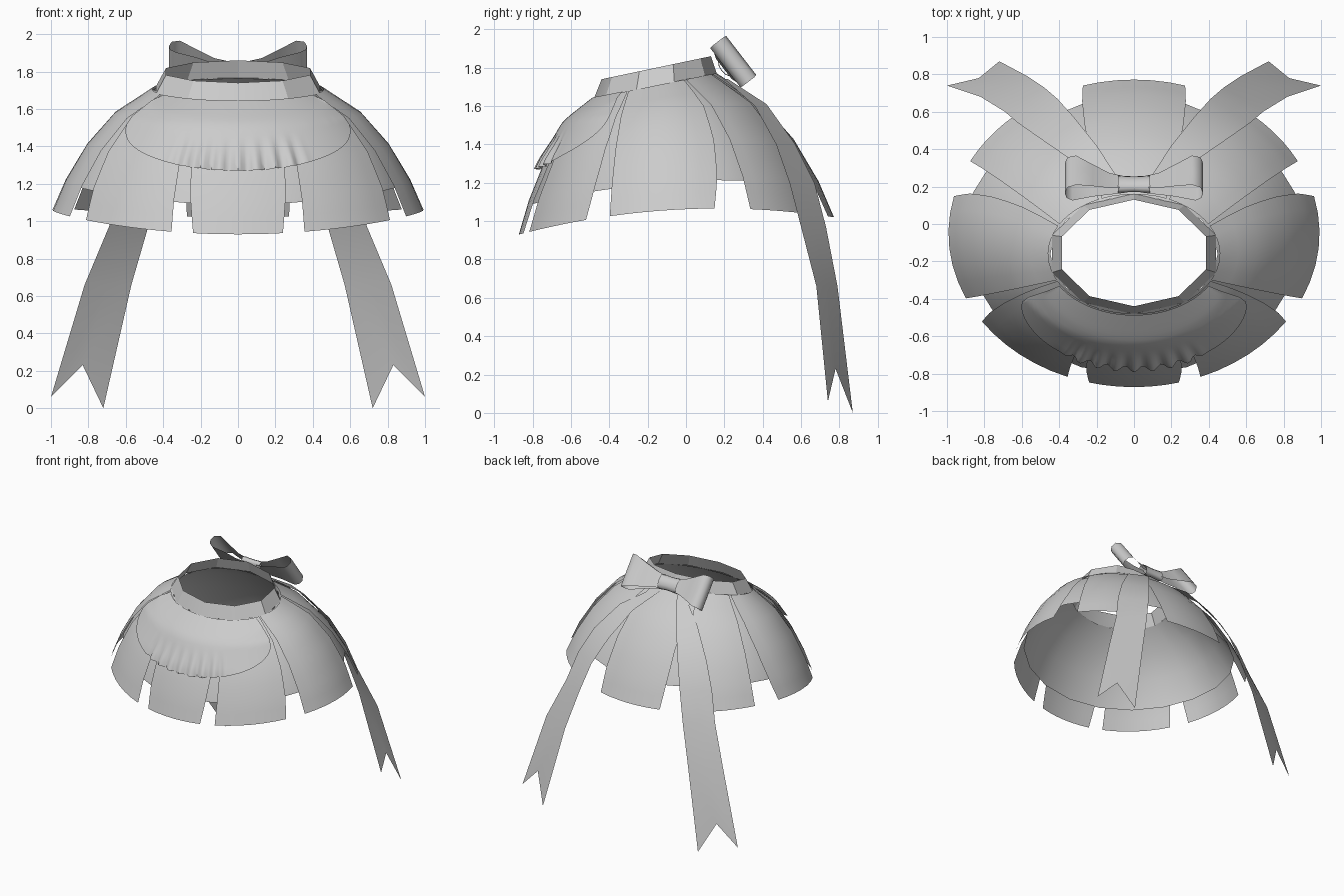
import bpy, bmesh, math
from mathutils import Vector

cube = bpy.data.objects.get("Cube")
if cube:
    bpy.data.objects.remove(cube, do_unlink=True)

# Single cloth colour
cloth = bpy.data.materials.new("grey cloth")
cloth.use_nodes = True
GREY = (0.6, 0.6, 0.6, 1.0)
cloth.diffuse_color = GREY
cloth.node_tree.nodes["Principled BSDF"].inputs["Base Color"].default_value = GREY


def sheet(name, rows, closed=False, angle=40):
    """Skin a grid of points into a thin cloth sheet."""
    bm = bmesh.new()
    grid = [[bm.verts.new(p) for p in row] for row in rows]
    n = len(rows[0])
    for a, b in zip(grid, grid[1:]):
        for i in range(n if closed else n - 1):
            j = (i + 1) % n
            bm.faces.new((a[i], a[j], b[j], b[i]))
    bmesh.ops.recalc_face_normals(bm, faces=bm.faces)
    me = bpy.data.meshes.new(name)
    bm.to_mesh(me)
    bm.free()
    me.materials.append(cloth)
    ob = bpy.data.objects.new(name, me)
    bpy.context.collection.objects.link(ob)
    bpy.ops.object.select_all(action='DESELECT')
    ob.select_set(True)
    bpy.context.view_layer.objects.active = ob
    bpy.ops.object.shade_smooth_by_angle(angle=math.radians(angle))
    return ob


def lerp(a, b, f):
    return a + (b - a) * f


# Dome profile from waist (t=0) to hem (t=1): outward and downward fractions
OUT = (0, 0.38, 0.66, 0.87, 1)
DROP = (0, 0.20, 0.46, 0.75, 1)


def dome(deg, t, off=0.0):
    c, s = math.cos(math.radians(deg)), math.sin(math.radians(deg))
    k = min(int(t * 4), 3)
    out = lerp(OUT[k], OUT[k + 1], t * 4 - k)
    drop = lerp(DROP[k], DROP[k + 1], t * 4 - k)
    x = lerp(0.455, 0.975, out) * c
    y = lerp(-0.16, -0.05, out) + lerp(0.315, 0.805, out) * s
    z = lerp(1.705 + 0.065 * s, 1.06 + 0.045 * s - 0.085 * s * s, drop)
    return Vector((x + off * c, y + off * s, z + off * 0.4 * (1 - t)))


# Waistband: tilted ten-sided ring
def waist_ring(a, b, yc, zc, tilt):
    ring = []
    for i in range(10):
        ang = math.radians(18 + 36 * i)
        s = math.sin(ang)
        ring.append((a * math.cos(ang), yc + b * s, zc + tilt * s))
    return ring


sheet("waistband", [waist_ring(0.405, 0.285, -0.155, 1.80, 0.06),
                    waist_ring(0.462, 0.322, -0.16, 1.70, 0.065)], True, 25)

# Underskirt dome
sheet("underskirt", [[dome(18 * i, t, -0.008) for i in range(20)]
                     for t in (0, 0.25, 0.5, 0.75, 0.775)], True)

# Overlapping panels: angles at the waist and at the hem
PANELS = {
    "front_panel": (-112, -68, -104, -76),
    "back_panel": (68, 112, 74, 106),
    "left_front_panel": (-66, -27, -69, -35),
    "left_side_panel": (-26, 28, -25, 14),
    "left_back_panel": (30, 66, 28, 55),
}


def panel(name, a0, a1, b0, b1):
    rows = []
    for i in range(9):
        t = i / 8
        lo, hi = lerp(a0, b0, t), lerp(a1, b1, t)
        rows.append([dome(lerp(lo, hi, j / 6), t, 0.004 + 0.013 * t) for j in range(7)])
    sheet(name, rows)


for name, (a0, a1, b0, b1) in PANELS.items():
    panel(name, a0, a1, b0, b1)
    if name.startswith("left"):
        panel(name.replace("left", "right"), 180 - a1, 180 - a0, 180 - b1, 180 - b0)

# Rounded apron with pleats along its lower edge
COLS, ROWS, SPAN = 96, 14, 58.5
rows = []
for r in range(ROWS + 1):
    v = r / ROWS
    row = []
    for i in range(COLS + 1):
        phi = lerp(-SPAN, SPAN, i / COLS)
        end = 0.22 + 0.34 * math.sqrt(max(0, 1 - (phi / SPAN) ** 2))
        off = 0.012 + 0.02 * min(1, v * 3)
        if abs(phi) < 28:
            fold = max(0, (v - 0.6) / 0.4) * min(1, (28 - abs(phi)) / 6)
            off += 0.016 * fold * math.cos(math.radians(phi * 360 / 6.6))
        row.append(dome(phi - 90, end * v, off))
    rows.append(row)
sheet("apron", rows, angle=50)

# Bow: W runs across the ribbon, N points out from the skirt
W = Vector((0, 0.61, -0.79))
N = Vector((0, 0.79, 0.61))
KNOT = Vector((0, 0.205, 1.80))
# Loop path: sideways, outward, half width
LOOP = [(0.05, -0.01, 0.05), (0.13, -0.01, 0.065), (0.22, 0.0, 0.095), (0.33, 0.0, 0.13),
        (0.36, 0.02, 0.132), (0.37, 0.05, 0.132), (0.355, 0.09, 0.132), (0.31, 0.105, 0.128),
        (0.22, 0.07, 0.095), (0.13, 0.035, 0.065), (0.05, 0.025, 0.05)]

# Tail edges, upper end to forked tip
INNER = [(0.07, 0.22, 1.74), (0.20, 0.42, 1.61), (0.32, 0.57, 1.40), (0.41, 0.67, 1.20),
         (0.48, 0.73, 0.97), (0.57, 0.79, 0.66), (0.72, 0.87, 0.0)]
OUTER = [(0.13, 0.20, 1.74), (0.36, 0.36, 1.60), (0.52, 0.47, 1.40), (0.62, 0.54, 1.20),
         (0.69, 0.60, 0.97), (0.82, 0.68, 0.66), (1.0, 0.74, 0.06)]
NOTCH = Vector((0.83, 0.78, 0.23))

for side, sx in (("left", 1), ("right", -1)):
    def flip(p):
        return Vector((p[0] * sx, p[1], p[2]))

    rows = []
    for x, n, w in LOOP:
        mid = KNOT + Vector((x, 0, 0)) + N * n
        rows.append([flip(mid + W * (w * k)) for k in (-1, 0, 1)])
    sheet(side + "_bow_loop", rows, angle=60)

    rows = []
    for a, b in zip(INNER, OUTER):
        a, b = Vector(a), Vector(b)
        rows.append([flip(a), flip((a + b) / 2), flip(b)])
    rows[-1][1] = flip(NOTCH)
    sheet(side + "_ribbon_tail", rows)

# Knot: oval band wrapped round the middle of the bow
rows = []
for x in (-0.085, 0, 0.085):
    pinch = 0.9 if x == 0 else 1
    rows.append([KNOT + Vector((x, 0, 0)) + N * (0.01 + 0.036 * pinch * math.sin(a))
                 + W * (0.06 * pinch * math.cos(a))
                 for a in (math.tau * i / 12 for i in range(12))])
sheet("bow_knot", rows, True, 60)
